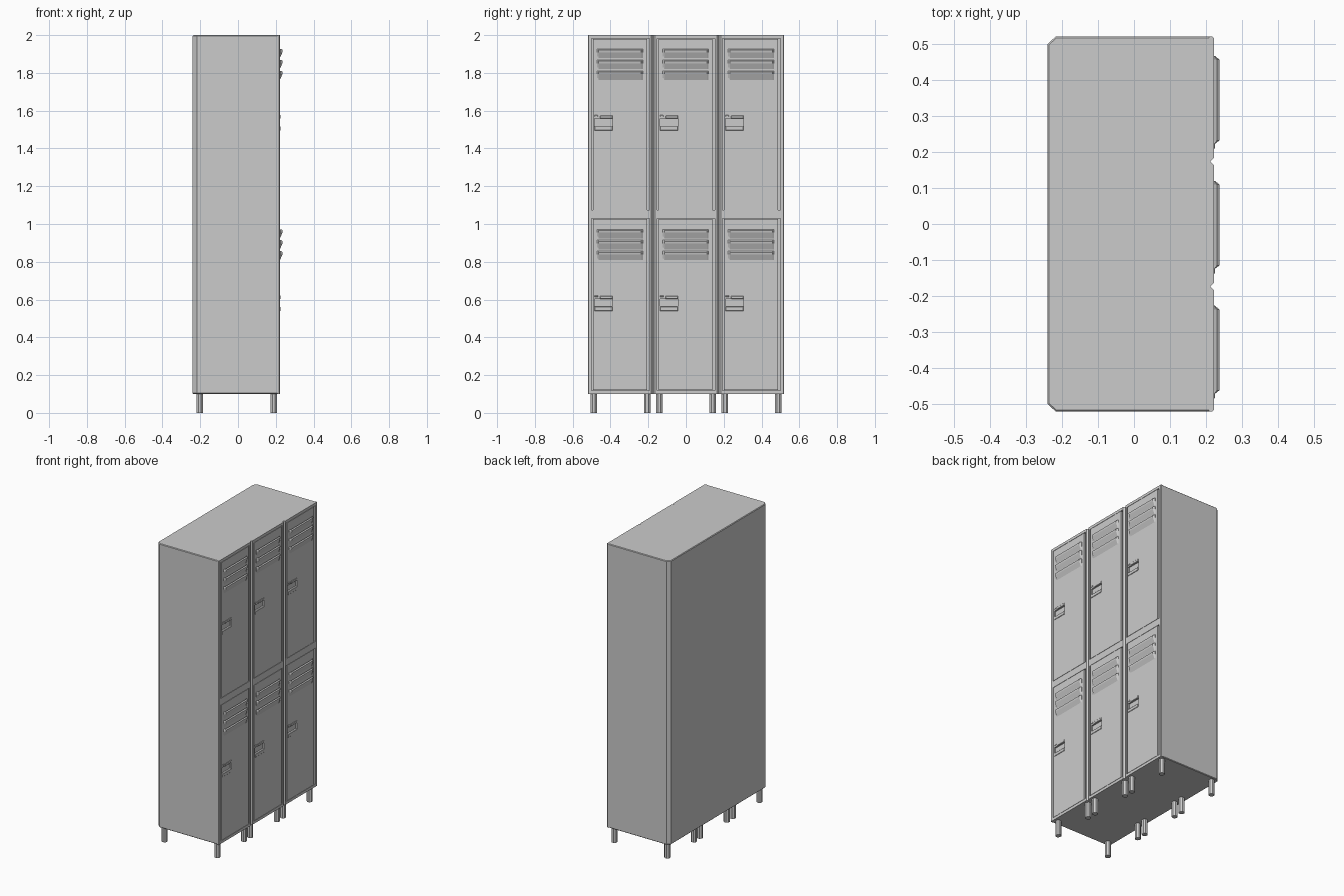
import bpy, bmesh, math

if "Cube" in bpy.data.objects:
    bpy.data.objects.remove(bpy.data.objects["Cube"])

COLS = (-0.347, 0.0, 0.347)      # column centres along y
BACK, INNER, FRONT = -0.24, 0.208, 0.222
BOT, TOP = 0.1, 2.0


def finish(name, bm, bevel=0):
    bmesh.ops.recalc_face_normals(bm, faces=bm.faces)
    if bevel:
        bmesh.ops.bevel(bm, geom=bm.edges[:], offset=bevel, segments=1, affect='EDGES')
    me = bpy.data.meshes.new(name)
    bm.to_mesh(me)
    bm.free()
    ob = bpy.data.objects.new(name, me)
    bpy.context.collection.objects.link(ob)
    return ob


def loft(name, rings, bevel=0):
    """Closed solid through matching rings of points."""
    bm = bmesh.new()
    rows = [[bm.verts.new(p) for p in r] for r in rings]
    n = len(rows[0])
    for a, b in zip(rows, rows[1:]):
        for i in range(n):
            bm.faces.new((a[i], a[(i + 1) % n], b[(i + 1) % n], b[i]))
    bm.faces.new(rows[0])
    bm.faces.new(rows[-1])
    return finish(name, bm, bevel)


def prism(name, pts, z0, z1):
    return loft(name, [[(x, y, z) for x, y in pts] for z in (z0, z1)])


def box(name, x0, x1, y0, y1, z0, z1, bevel=0):
    pts = [(x0, y0), (x1, y0), (x1, y1), (x0, y1)]
    return loft(name, [[(x, y, z) for x, y in pts] for z in (z0, z1)], bevel)


# Cabinet carcass: chamfered back corners, slightly eased top and bottom rims
def outline(d):
    return [(BACK + d, -0.5 + d / 2), (BACK + 0.022 + d / 2, -0.52 + d), (INNER, -0.52 + d),
            (INNER, 0.52 - d), (BACK + 0.022 + d / 2, 0.52 - d), (BACK + d, 0.5 - d / 2)]


e = 0.004
loft("carcass", [[(x, y, z) for x, y in outline(d)] for d, z in
                 ((e, BOT), (0, BOT + e), (0, TOP - e), (e, TOP))])

for c in COLS:
    # Stiles, chamfered so neighbouring columns meet in a V groove
    for s in (-1, 1):
        outer = 0.173
        cut = 0.004 if c * s > 0 else 0.01
        pts = [(INNER, c + s * outer), (FRONT - cut, c + s * outer),
               (FRONT, c + s * (outer - cut)), (FRONT, c + s * 0.154), (INNER, c + s * 0.154)]
        prism("frame_stile", pts, BOT, TOP)
    # Rails above, between and below the doors
    for z0, z1 in ((BOT, 0.118), (1.028, 1.073), (1.982, TOP)):
        box("frame_rail", INNER, FRONT, c - 0.154, c + 0.154, z0, z1)

    for lift, z0, z1 in ((0.0, 0.12, 1.026), (0.955, 1.075, 1.98)):
        # Door with a shallow latch pocket
        door = box("door", INNER - 0.002, FRONT, c - 0.146, c + 0.141, z0, z1)
        y0, y1 = c - 0.138, c - 0.042
        zb, zt = 0.54 + lift, 0.625 + lift
        cutter = box("pocket_cutter", 0.212, 0.25, y0, y1, zb + 0.022, zt - 0.022)
        mod = door.modifiers.new("pocket", 'BOOLEAN')
        mod.operation, mod.solver, mod.object = 'DIFFERENCE', 'EXACT', cutter
        bpy.context.view_layer.objects.active = door
        bpy.ops.object.modifier_apply(modifier=mod.name)
        bpy.data.objects.remove(cutter)
        # Latch: lower pull lip, upper strip and a small button
        box("latch_lip", FRONT - 0.008, FRONT + 0.003, y0, y1, zb, zb + 0.022, 0.002)
        box("latch_strip", FRONT - 0.008, FRONT + 0.003, y0 + 0.03, y1, zt - 0.022, zt - 0.006, 0.002)
        box("latch_button", FRONT - 0.008, FRONT + 0.003, y0, y0 + 0.018, zt - 0.012, zt - 0.003, 0.002)
        # Louvres: proud at the top, sloping back into the door
        for i in range(3):
            zl = 0.972 + lift - i * 0.058
            rings = []
            for y, k in ((-0.125, 0.15), (-0.115, 1), (0.11, 1), (0.12, 0.15)):
                rings.append([(FRONT - 0.003, c + y, zl - 0.012),
                              (FRONT + 0.008 * k, c + y, zl),
                              (FRONT + 0.015 * k, c + y, zl - 0.006),
                              (FRONT + 0.013 * k, c + y, zl - 0.018),
                              (FRONT - 0.001, c + y, zl - 0.05)])
            loft("louvre", rings)

    # Eight-sided feet, four under each column
    for x in (-0.203, 0.189):
        for s in (-1, 1):
            pts = [(x + 0.019 * math.cos(math.pi * (2 * k + 1) / 8),
                    c + s * 0.141 + 0.019 * math.sin(math.pi * (2 * k + 1) / 8)) for k in range(8)]
            prism("foot", pts, 0, BOT + 0.002)
